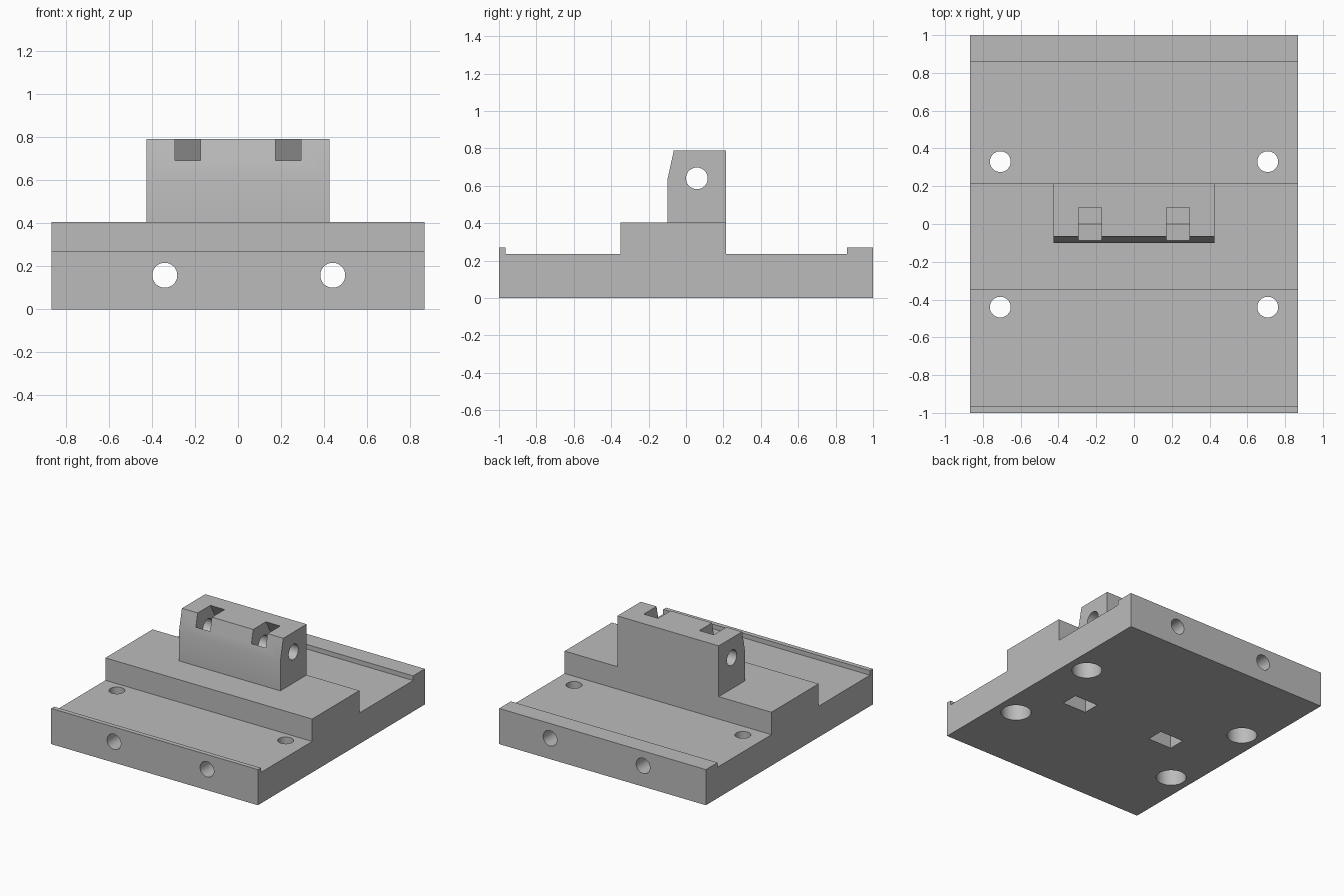
import bpy, bmesh, math
from mathutils import Vector, Matrix

cube = bpy.data.objects.get("Cube")
if cube:
    bpy.data.objects.remove(cube, do_unlink=True)

grey = bpy.data.materials.new("light_grey")
grey.use_nodes = True
GREY = (0.5, 0.5, 0.5, 1)
grey.diffuse_color = GREY
for node in grey.node_tree.nodes:
    if node.type == 'BSDF_PRINCIPLED':
        node.inputs["Base Color"].default_value = GREY


def finish(name, bm):
    bmesh.ops.recalc_face_normals(bm, faces=bm.faces)
    mesh = bpy.data.meshes.new(name)
    bm.to_mesh(mesh)
    bm.free()
    obj = bpy.data.objects.new(name, mesh)
    bpy.context.collection.objects.link(obj)
    mesh.materials.append(grey)
    return obj


def prism(name, points, start, length):
    """Extrude a closed outline of 3D points."""
    bm = bmesh.new()
    face = bm.faces.new([bm.verts.new(Vector(p) + Vector(start)) for p in points])
    ext = bmesh.ops.extrude_face_region(bm, geom=[face])
    verts = [v for v in ext["geom"] if isinstance(v, bmesh.types.BMVert)]
    bmesh.ops.translate(bm, verts=verts, vec=length)
    return finish(name, bm)


def side_prism(name, profile, x0, x1):
    return prism(name, [(0, y, z) for y, z in profile], (x0, 0, 0), (x1 - x0, 0, 0))


def cylinder(name, centre, radius, depth, axis):
    bm = bmesh.new()
    turn = {'X': Matrix.Rotation(math.pi / 2, 4, 'Y'),
            'Y': Matrix.Rotation(math.pi / 2, 4, 'X'),
            'Z': Matrix.Identity(4)}[axis]
    bmesh.ops.create_cone(bm, cap_ends=True, segments=48, radius1=radius, radius2=radius,
                          depth=depth, matrix=Matrix.Translation(centre) @ turn)
    return finish(name, bm)


def combine(target, tool, operation):
    mod = target.modifiers.new(tool.name, 'BOOLEAN')
    mod.operation = operation
    mod.solver = 'EXACT'
    mod.object = tool
    bpy.context.view_layer.objects.active = target
    bpy.ops.object.modifier_apply(modifier=mod.name)
    bpy.data.objects.remove(tool, do_unlink=True)


def nut_slot(centre, tilt, reach):
    """Hexagon nut pocket, its upper half drawn out along the tilted direction."""
    along = Vector((-math.sin(tilt), math.cos(tilt)))
    across = Vector((math.cos(tilt), math.sin(tilt)))
    c, half, corner = Vector(centre), 0.1, 0.2 / math.sqrt(3)
    return [c - half * across + reach * along, c - half * across - corner / 2 * along,
            c - corner * along, c + half * across - corner / 2 * along,
            c + half * across + reach * along]


# Stepped base plate with front and back lips
body = side_prism("mount_body", [
    (-1, 0), (1, 0), (1, 0.27), (0.86, 0.27), (0.86, 0.235), (0.215, 0.235),
    (0.215, 0.405), (-0.35, 0.405), (-0.35, 0.235), (-0.965, 0.235),
    (-0.965, 0.27), (-1, 0.27)], -0.867, 0.867)

# Upright block with a leaning upper front, flush with the step's back
block = side_prism("upright_block", [
    (-0.1, 0.3), (0.215, 0.3), (0.215, 0.79), (-0.065, 0.79), (-0.1, 0.63)],
    -0.425, 0.425)
combine(body, block, 'UNION')

# Cross hole and tilted nut slots in the upright block
combine(body, cylinder("cross_hole", (0, 0.058, 0.64), 0.058, 1.2, 'X'), 'DIFFERENCE')
for x in (-0.233, 0.233):
    outline = nut_slot((0.058, 0.64), math.radians(30), 0.4)
    combine(body, side_prism("nut_slot", outline, x - 0.06, x + 0.06), 'DIFFERENCE')

# Long holes from front to back, with nut pockets open underneath
for x in (-0.34, 0.44):
    combine(body, cylinder("long_hole", (x, 0, 0.158), 0.058, 2.4, 'Y'), 'DIFFERENCE')
    outline = [(px, 0, pz) for px, pz in nut_slot((x, 0.158), math.pi, 0.3)]
    combine(body, prism("nut_pocket", outline, (0, -0.125, 0), (0, 0.13, 0)), 'DIFFERENCE')

# Corner screw holes, counterbored from below
for x in (-0.708, 0.708):
    for y in (-0.44, 0.33):
        combine(body, cylinder("screw_hole", (x, y, 0.2), 0.055, 0.8, 'Z'), 'DIFFERENCE')
        combine(body, cylinder("counterbore", (x, y, 0), 0.105, 0.28, 'Z'), 'DIFFERENCE')

bpy.ops.object.select_all(action='DESELECT')
body.select_set(True)
bpy.context.view_layer.objects.active = body
bpy.ops.object.shade_smooth_by_angle(angle=math.radians(30))
